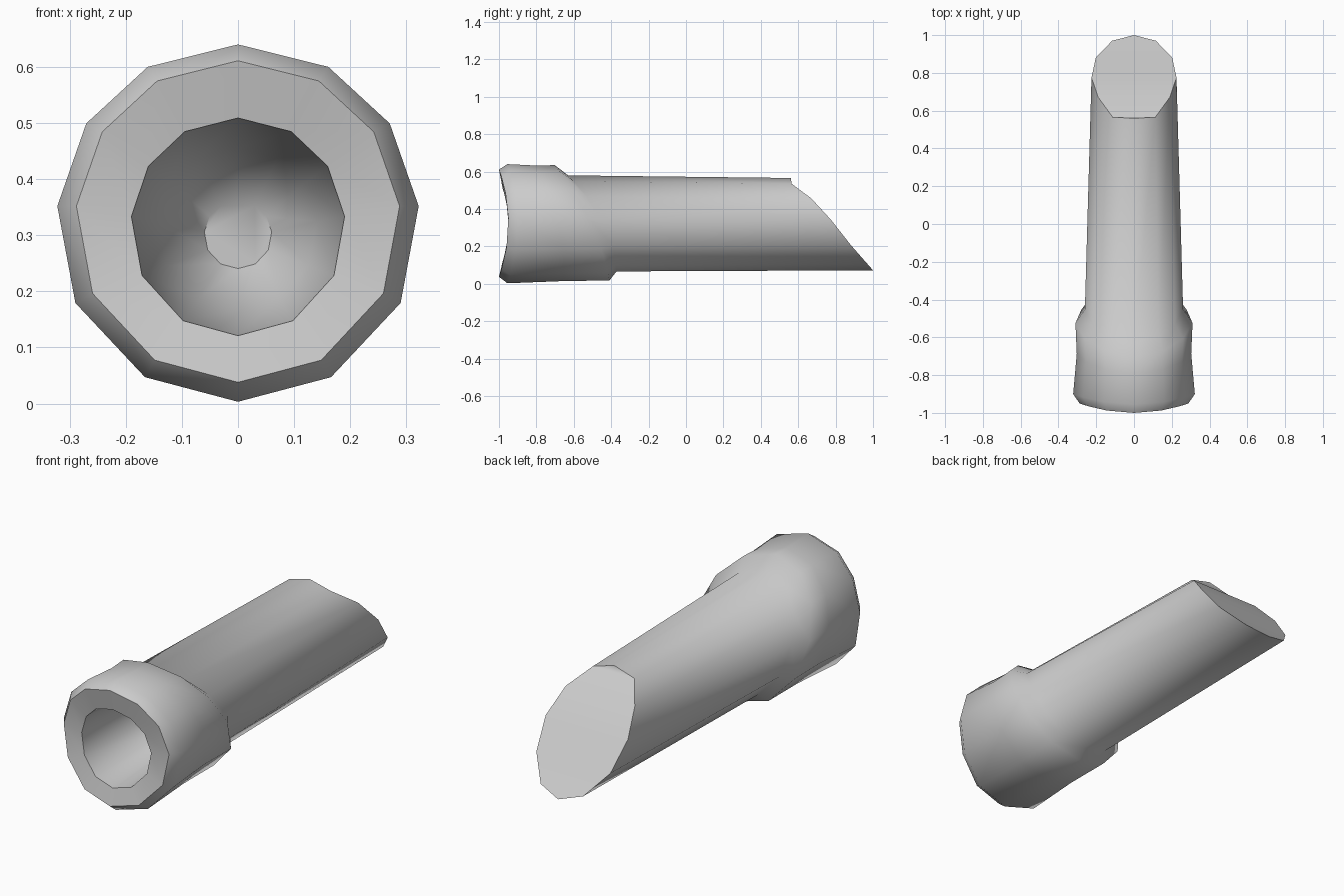
import bpy, bmesh, math

cube = bpy.data.objects.get("Cube")
if cube:
    bpy.data.objects.remove(cube, do_unlink=True)

# One plain grey material
grey = bpy.data.materials.new("light grey")
grey.use_nodes = True
colour = (0.6, 0.6, 0.6, 1)
grey.diffuse_color = colour
grey.node_tree.nodes["Principled BSDF"].inputs["Base Color"].default_value = colour

# Half of the twelve-sided cross-section, from top to bottom
HALF = [(0, 1), (.5, .875), (.84, .56), (1, .1), (.9, -.44), (.515, -.853), (0, -.99)]
SECTION = HALF + [(-u, w) for u, w in HALF[-2:0:-1]]
# Slanted, slightly bowed cut at the rear tip
TIP_Y = {1: .56, .875: .565, .56: .67, .1: .775, -.44: .88, -.853: .97, -.99: 1.0}

# Rings from the hole floor, out over the rim, along the collar and tube to the tip:
# (half width, half height, centre height, depth rule)
RINGS = [
    (.06, .06, .30, lambda u, w: -.30),
    (.14, .145, .31, lambda u, w: -.40),
    (.19, .195, .314, lambda u, w: -.98 + .03 * u * u),     # hole edge
    (.288, .288, .323, lambda u, w: -1 + .05 * u * u),      # front of rim
    (.322, .320, .320, lambda u, w: -.955 + .055 * u * u),  # widest rim
    (.303, .310, .322, lambda u, w: -.72 - .07 * w + .04 * u * u),
    (.310, .310, .325, lambda u, w: -.555 - .147 * w + .045 * u * u),  # collar end
    (.260, .258, .322, lambda u, w: -.50 - .13 * w + .06 * u * u),     # tube start
    (.225, .248, .318, lambda u, w: TIP_Y[w]),
]

bm = bmesh.new()
loops = [[bm.verts.new((sx * u, depth(u, w), cz + sz * w)) for u, w in SECTION]
         for sx, sz, cz, depth in RINGS]
n = len(SECTION)
for a, b in zip(loops, loops[1:]):
    for i in range(n):
        j = (i + 1) % n
        bm.faces.new((a[i], a[j], b[j], b[i]))

# Hole floor, and the tip cut bridged left to right
bm.faces.new(loops[0])
tip = loops[-1]
bm.faces.new((tip[0], tip[1], tip[-1]))
for i in range(1, n // 2 - 1):
    bm.faces.new((tip[i], tip[i + 1], tip[n - i - 1], tip[n - i]))
bm.faces.new((tip[n // 2 - 1], tip[n // 2], tip[n // 2 + 1]))

bmesh.ops.recalc_face_normals(bm, faces=bm.faces)
mesh = bpy.data.meshes.new("collared_tube")
bm.to_mesh(mesh)
bm.free()
mesh.materials.append(grey)
tube = bpy.data.objects.new("collared_tube", mesh)
bpy.context.collection.objects.link(tube)

# Smooth sides with a crisp tip and hole edge
bpy.ops.object.select_all(action='DESELECT')
tube.select_set(True)
bpy.context.view_layer.objects.active = tube
bpy.ops.object.shade_smooth_by_angle(angle=math.radians(50))
